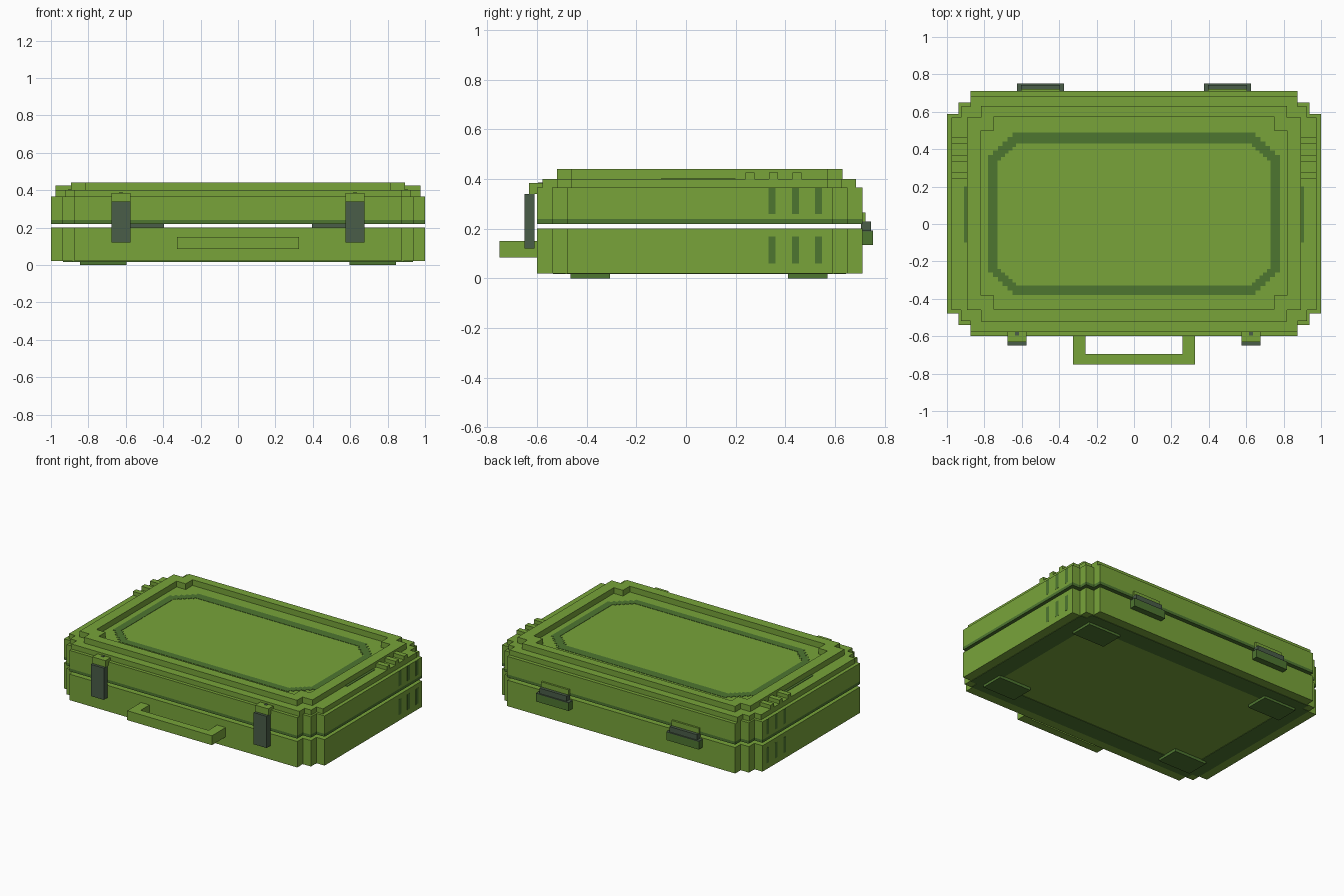
import bpy
import bmesh

cube = bpy.data.objects.get("Cube")
if cube:
    bpy.data.objects.remove(cube, do_unlink=True)


def material(name, rgb):
    m = bpy.data.materials.new(name)
    m.use_nodes = True
    m.diffuse_color = (*rgb, 1)
    bsdf = next(n for n in m.node_tree.nodes if n.type == 'BSDF_PRINCIPLED')
    bsdf.inputs["Base Color"].default_value = (*rgb, 1)
    return m


GREEN = material("leaf green", (0.188, 0.371, 0.042))
DARK = material("dark green", (0.076, 0.181, 0.030))
GREY = material("grey green", (0.068, 0.109, 0.065))


def finish(name, bm, mat):
    bmesh.ops.recalc_face_normals(bm, faces=bm.faces)
    me = bpy.data.meshes.new(name)
    bm.to_mesh(me)
    bm.free()
    me.materials.append(mat)
    ob = bpy.data.objects.new(name, me)
    bpy.context.collection.objects.link(ob)
    return ob


def stepped(hx, y0, y1, sx, sy, n):
    """Rectangle outline whose corners are cut into n stair steps."""
    corner = []
    for i in range(n):
        corner.append((i * sx, (n - i) * sy))
        corner.append(((i + 1) * sx, (n - i) * sy))
    corner.append((n * sx, 0))
    back = corner[::-1]
    pts = [(hx - a, y1 - b) for a, b in corner]
    pts += [(-hx + a, y1 - b) for a, b in back]
    pts += [(-hx + a, y0 + b) for a, b in corner]
    pts += [(hx - a, y0 + b) for a, b in back]
    return pts


def prism(name, outline, z0, z1, mat, hole=None):
    """Extruded outline; with a hole of equal point count it becomes a ring."""
    bm = bmesh.new()

    def loop(pts, z):
        return [bm.verts.new((x, y, z)) for x, y in pts]

    def bridge(a, b):
        k = len(a)
        for i in range(k):
            j = (i + 1) % k
            bm.faces.new((a[i], a[j], b[j], b[i]))

    low, high = loop(outline, z0), loop(outline, z1)
    bridge(low, high)
    if hole:
        hlow, hhigh = loop(hole, z0), loop(hole, z1)
        bridge(hhigh, hlow)
        bridge(high, hhigh)
        bridge(hlow, low)
    else:
        bm.faces.new(high)
        bm.faces.new(low[::-1])
    return finish(name, bm, mat)


def box(name, x0, x1, y0, y1, z0, z1, mat):
    return prism(name, [(x0, y0), (x1, y0), (x1, y1), (x0, y1)], z0, z1, mat)


def pair(name, x0, x1, *rest):
    """The same box on both sides of the case."""
    box("left_" + name, x0, x1, *rest)
    box("right_" + name, -x1, -x0, *rest)


# Case halves, separated by an open gap
shell = stepped(1.0, -0.6, 0.71, 0.0625, 0.0605, 2)
prism("case_base", shell, 0.02, 0.20, GREEN)
prism("lid_seam_band", shell, 0.22, 0.24, DARK)
prism("lid_shell", shell, 0.24, 0.365, GREEN)
prism("lid_upper_tier", stepped(0.975, -0.577, 0.685, 0.05, 0.058, 2),
      0.365, 0.40, GREEN)

# Raised rim around the sunken lid panel
prism("lid_rim", stepped(0.893, -0.52, 0.63, 0.075, 0.06, 1), 0.40, 0.44, GREEN,
      hole=stepped(0.82, -0.455, 0.573, 0.07, 0.075, 1))

# Stair-stepped line painted on the lid panel
prism("lid_panel_line", stepped(0.78, -0.38, 0.49, 0.026, 0.024, 5), 0.399, 0.402,
      DARK, hole=stepped(0.73, -0.33, 0.43, 0.020, 0.018, 5))
pair("lid_side_line", 0.893, 0.91, -0.10, 0.20, 0.399, 0.403, DARK)

# Ribs on the lid edges and grooves on the side walls
for i in range(3):
    y = 0.24 + i * 0.094
    pair(f"lid_rib_{i + 1}", 0.88, 0.975, y, y + 0.036, 0.395, 0.426, GREEN)
    y = 0.332 + i * 0.094
    pair(f"base_side_mark_{i + 1}", 0.997, 1.001, y, y + 0.028, 0.06, 0.168, DARK)
    pair(f"lid_side_mark_{i + 1}", 0.997, 1.001, y, y + 0.028, 0.26, 0.364, DARK)

# Front latches
pair("latch_plate", 0.575, 0.675, -0.65, -0.61, 0.12, 0.34, GREY)
pair("latch_clip", 0.575, 0.675, -0.632, -0.572, 0.34, 0.385, GREEN)
pair("latch_pin", 0.615, 0.635, -0.595, -0.575, 0.384, 0.387, GREY)

# Carrying handle, one U-shaped bar
prism("handle", [(-0.325, -0.6), (-0.325, -0.75), (0.325, -0.75), (0.325, -0.6),
                 (0.26, -0.6), (0.26, -0.695), (-0.26, -0.695), (-0.26, -0.6)],
      0.085, 0.15, GREEN)

# Back hinges
pair("hinge_base", 0.375, 0.625, 0.705, 0.752, 0.135, 0.188, DARK)
pair("hinge_base_top", 0.375, 0.625, 0.705, 0.752, 0.188, 0.193, GREY)
pair("hinge_barrel", 0.395, 0.605, 0.705, 0.744, 0.193, 0.23, GREY)
pair("hinge_clip", 0.395, 0.605, 0.705, 0.723, 0.23, 0.265, GREEN)

# Feet and the painted band on the underside
for end, y in (("front", -0.465), ("back", 0.41)):
    pair(end + "_foot", 0.595, 0.845, y, y + 0.16, 0.0, 0.021, DARK)
prism("underside_band", stepped(0.935, -0.535, 0.645, 0.05, 0.05, 1), 0.017, 0.021,
      DARK, hole=stepped(0.81, -0.41, 0.52, 0.05, 0.05, 1))
